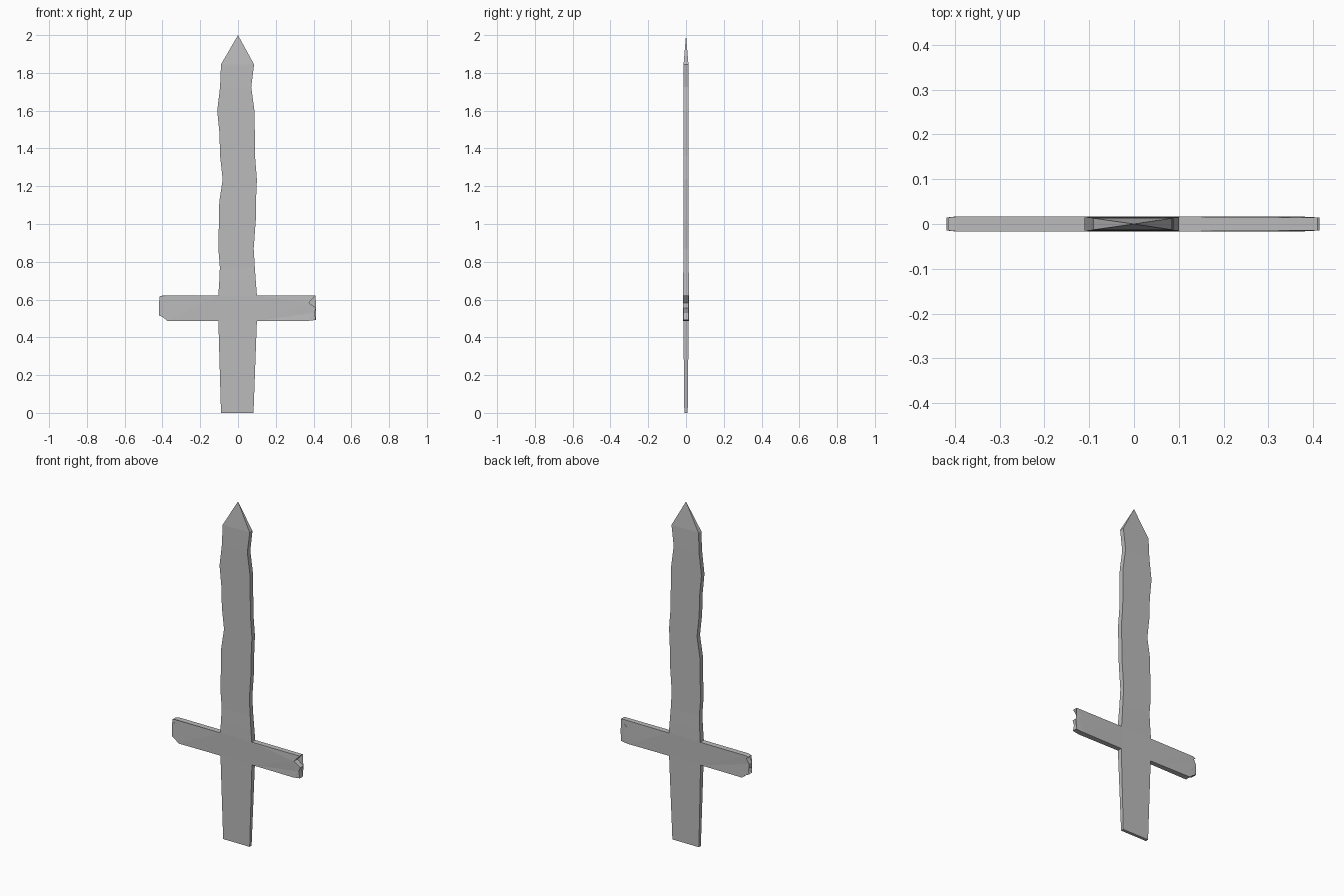
import bpy
import bmesh

cube = bpy.data.objects.get("Cube")
if cube:
    bpy.data.objects.remove(cube, do_unlink=True)

# Weathered metal
metal = bpy.data.materials.new("dull_grey_metal")
metal.use_nodes = True
grey = (0.5, 0.5, 0.5, 1)
metal.diffuse_color = grey
metal.node_tree.nodes["Principled BSDF"].inputs["Base Color"].default_value = grey

# Spine rows: height, left edge x, right edge x, half thickness
ROWS = [
    (0, -.09, .082, .009), (.487, -.104, .1, .014), (.622, -.104, .1, .0165),
    (.70, -.099, .094, .0155), (.77, -.096, .089, .014), (.87, -.104, .083, .014),
    (1.02, -.101, .094, .014), (1.12, -.099, .095, .014), (1.235, -.081, .1, .014),
    (1.36, -.095, .09, .014), (1.48, -.098, .089, .014), (1.60, -.11, .087, .014),
    (1.725, -.095, .07, .014), (1.845, -.09, .085, .013),
]
GUARD = 1  # the guard spans from this row to the next

# Chipped guard ends, listed from the top down
CHIPS_NEG = [(-.395, .622), (-.415, .617), (-.4, .605), (-.418, .578), (-.418, .55),
             (-.38, .536), (-.418, .516), (-.395, .505), (-.375, .487)]
CHIPS_POS = [(.41, .622), (.375, .583), (.414, .555), (.404, .53), (.412, .492), (.37, .487)]

bm = bmesh.new()


def pair(x, z, half):
    """Front and back vertex of one outline point."""
    return bm.verts.new((x, -half, z)), bm.verts.new((x, half, z))


def wall(a, b):
    bm.faces.new((a[0], b[0], b[1], a[1]))


# Grip, centre and blade
edges = [(pair(l, z, h), pair(r, z, h)) for z, l, r, h in ROWS]
for i, ((l0, r0), (l1, r1)) in enumerate(zip(edges, edges[1:])):
    for side in (0, 1):
        bm.faces.new((l0[side], r0[side], r1[side], l1[side]))
    if i != GUARD:
        wall(l0, l1)
        wall(r0, r1)
wall(*edges[0])

# Pointed tip
tip = bm.verts.new((0, 0, 2))
left, right = edges[-1]
for a, b in ((left[0], right[0]), (right[0], right[1]), (right[1], left[1]), (left[1], left[0])):
    bm.faces.new((a, b, tip))

# Guard arms with broken ends
for column, chips in ((0, CHIPS_NEG), (1, CHIPS_POS)):
    bottom, top = edges[GUARD][column], edges[GUARD + 1][column]
    outline = [top] + [pair(x, z, .0145 if abs(x) > .402 else .0165) for x, z in chips] + [bottom]
    for side in (0, 1):
        bm.faces.new([p[side] for p in outline])
    for a, b in zip(outline, outline[1:]):
        wall(a, b)

bmesh.ops.triangulate(bm, faces=[f for f in bm.faces if len(f.verts) > 4])
bmesh.ops.recalc_face_normals(bm, faces=bm.faces)

mesh = bpy.data.meshes.new("worn_sword")
bm.to_mesh(mesh)
bm.free()
mesh.materials.append(metal)
sword = bpy.data.objects.new("worn_sword", mesh)
bpy.context.collection.objects.link(sword)
